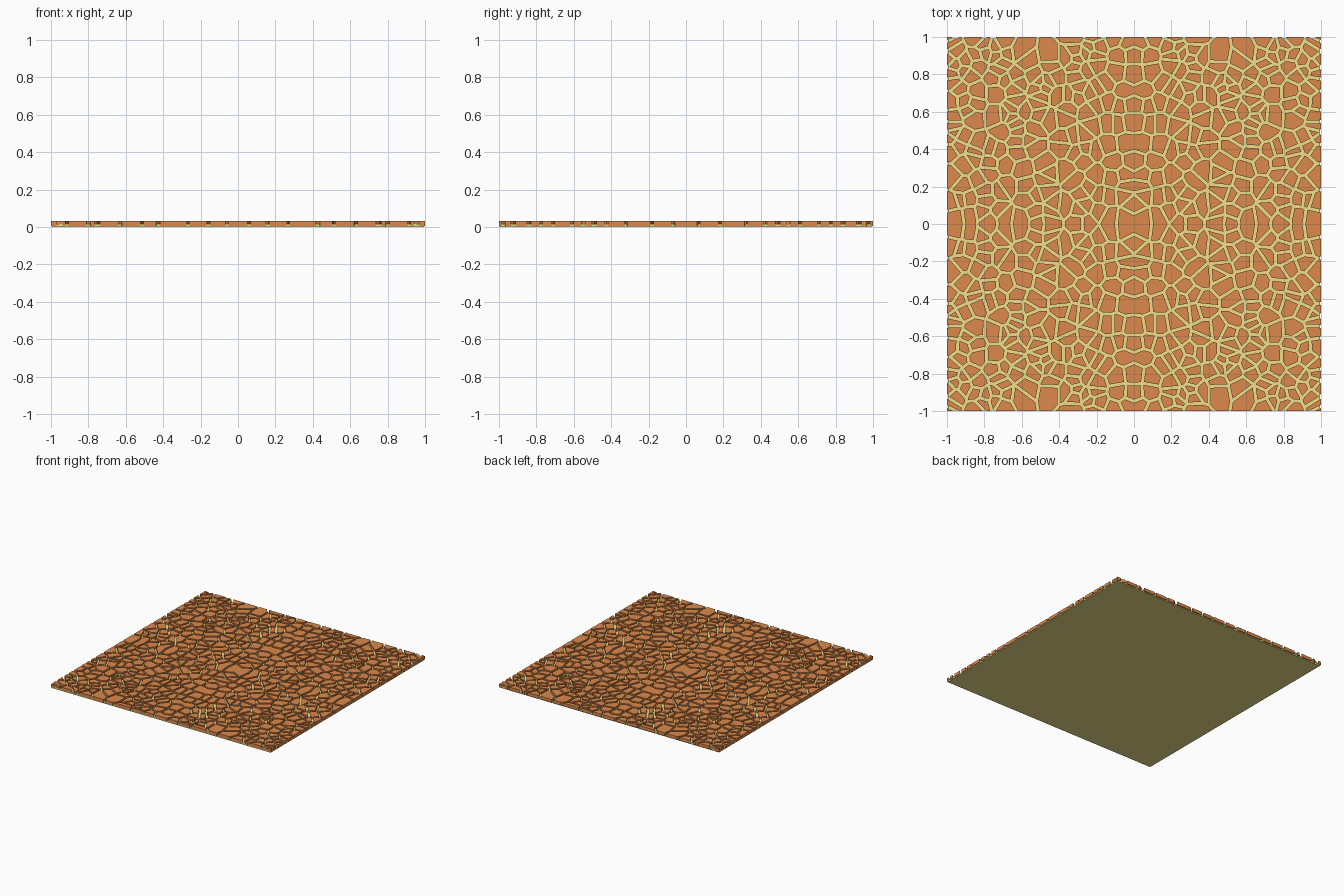
import bpy, bmesh, random
from mathutils import Vector

if "Cube" in bpy.data.objects:
    bpy.data.objects.remove(bpy.data.objects["Cube"])

random.seed(11)
GAP = 0.016
TILE_BOTTOM, TILE_TOP = 0.007, 0.033


def material(name, color):
    m = bpy.data.materials.new(name)
    m.diffuse_color = color
    m.use_nodes = True
    m.node_tree.nodes["Principled BSDF"].inputs["Base Color"].default_value = m.diffuse_color
    return m


def clip(poly, point, normal):
    """Keep the part of a convex polygon behind the line."""
    out = []
    for i, a in enumerate(poly):
        b = poly[(i + 1) % len(poly)]
        da, db = (a - point).dot(normal), (b - point).dot(normal)
        if da <= 0:
            out.append(a)
        if da * db < 0:
            out.append(a.lerp(b, da / (da - db)))
    return out


# Cell centres of one quarter: larger stones near the axes, scattered elsewhere
anchors = [(0.025, 0.55), (0.085, 0.54), (0.05, 0.71), (0.01, 0.80), (0.04, 0.43),
           (0.01, 0.335), (0.14, 0.54), (0.14, 0.42), (0.14, 0.65), (0.11, 0.33),
           (0.05, 0.26), (0.04, 0.20), (0.05, 0.155), (0.01, 0.11), (0.05, 0.03),
           (0.13, 0.04), (0.95, 0.04), (0.88, 0.05), (0.97, 0.25), (0.20, 0.26)]
anchors = [Vector(p) for p in anchors]
sites = list(anchors)
while len(sites) < 178:
    p = Vector((random.random(), random.random()))
    if all((p - a).length > 0.065 for a in anchors) and \
            all((p - s).length > 0.034 for s in sites):
        sites.append(p)

# Raised stones: shrunken Voronoi cells, extruded
bm = bmesh.new()
for s in sites:
    poly = [Vector(c) for c in ((0, 0), (1, 0), (1, 1), (0, 1))]
    for o in sites:
        if o is not s and poly:
            n = (o - s).normalized()
            poly = clip(poly, (s + o) / 2 - n * GAP / 2, n)
    if len(poly) < 3:
        continue
    low = [bm.verts.new((p.x, p.y, TILE_BOTTOM)) for p in poly]
    top = [bm.verts.new((p.x, p.y, TILE_TOP)) for p in poly]
    bm.faces.new(top)
    bm.faces.new(low[::-1])
    for i in range(len(poly)):
        j = (i + 1) % len(poly)
        # leave stones open on the mirror lines so the halves join
        if any(abs(poly[i][k]) < 1e-6 and abs(poly[j][k]) < 1e-6 for k in (0, 1)):
            continue
        bm.faces.new((low[i], low[j], top[j], top[i]))
mesh = bpy.data.meshes.new("mosaic_stones")
bm.to_mesh(mesh)
bm.free()
stones = bpy.data.objects.new("mosaic_stones", mesh)
bpy.context.collection.objects.link(stones)
mesh.materials.append(material("stone_orange", (0.72, 0.25, 0.07, 1)))
mirror = stones.modifiers.new("four_quarters", 'MIRROR')
mirror.use_axis = (True, True, False)
mirror.merge_threshold = 0.0001

# Grout slab under the stones
bpy.ops.mesh.primitive_cube_add(size=1, location=(0, -0.003, 0.008))
base = bpy.context.object
base.name = "grout_base"
base.scale = (1.99, 1.988, 0.016)
base.data.materials.append(material("grout_yellow", (0.85, 0.74, 0.25, 1)))
